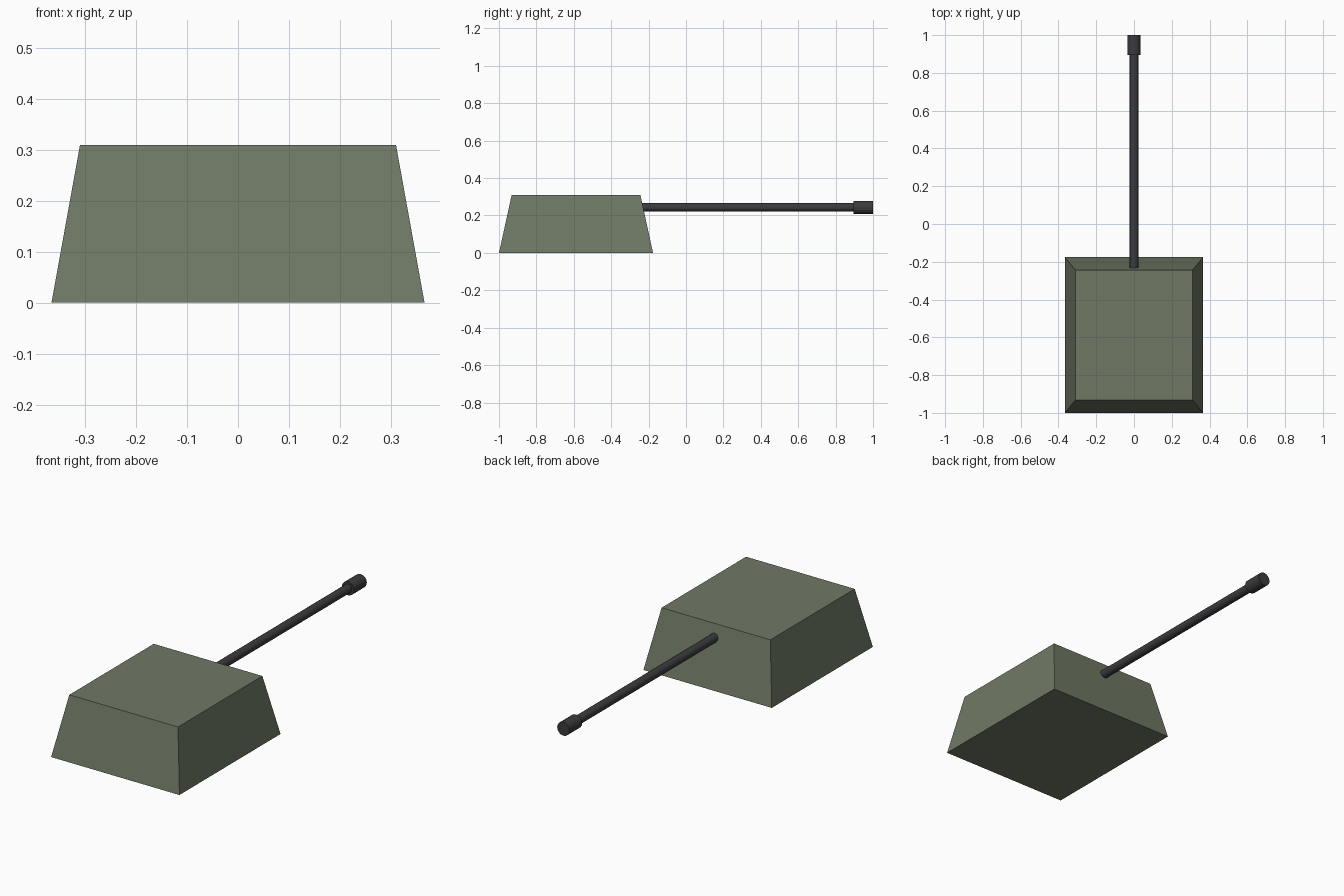
import bpy, bmesh, math

if "Cube" in bpy.data.objects:
    bpy.data.objects.remove(bpy.data.objects["Cube"])


def material(name, color):
    m = bpy.data.materials.new(name)
    m.diffuse_color = color
    m.use_nodes = True
    m.node_tree.nodes["Principled BSDF"].inputs["Base Color"].default_value = m.diffuse_color
    return m


green = material("olive_green", (0.16, 0.19, 0.13, 1))
dark = material("dark_metal", (0.045, 0.045, 0.05, 1))

# Turret body: box tapered towards the top
Y_MID = -0.588
bm = bmesh.new()
bmesh.ops.create_cube(bm, size=2)
for v in bm.verts:
    top = v.co.z > 0
    v.co.x *= 0.31 if top else 0.366
    v.co.y = Y_MID + v.co.y * (0.344 if top else 0.412)
    v.co.z = 0.31 if top else 0.0
mesh = bpy.data.meshes.new("turret_body")
bm.to_mesh(mesh)
bm.free()
body = bpy.data.objects.new("turret_body", mesh)
bpy.context.collection.objects.link(body)
mesh.materials.append(green)


# Cylinders lying along y at gun height
def tube(name, radius, y0, y1):
    bpy.ops.mesh.primitive_cylinder_add(
        vertices=16, radius=radius, depth=y1 - y0,
        location=(0, (y0 + y1) / 2, 0.243), rotation=(math.pi / 2, 0, 0))
    ob = bpy.context.object
    ob.name = name
    ob.data.materials.append(dark)


tube("gun_barrel", 0.0225, -0.25, 0.95)
tube("muzzle", 0.035, 0.896, 1.0)
